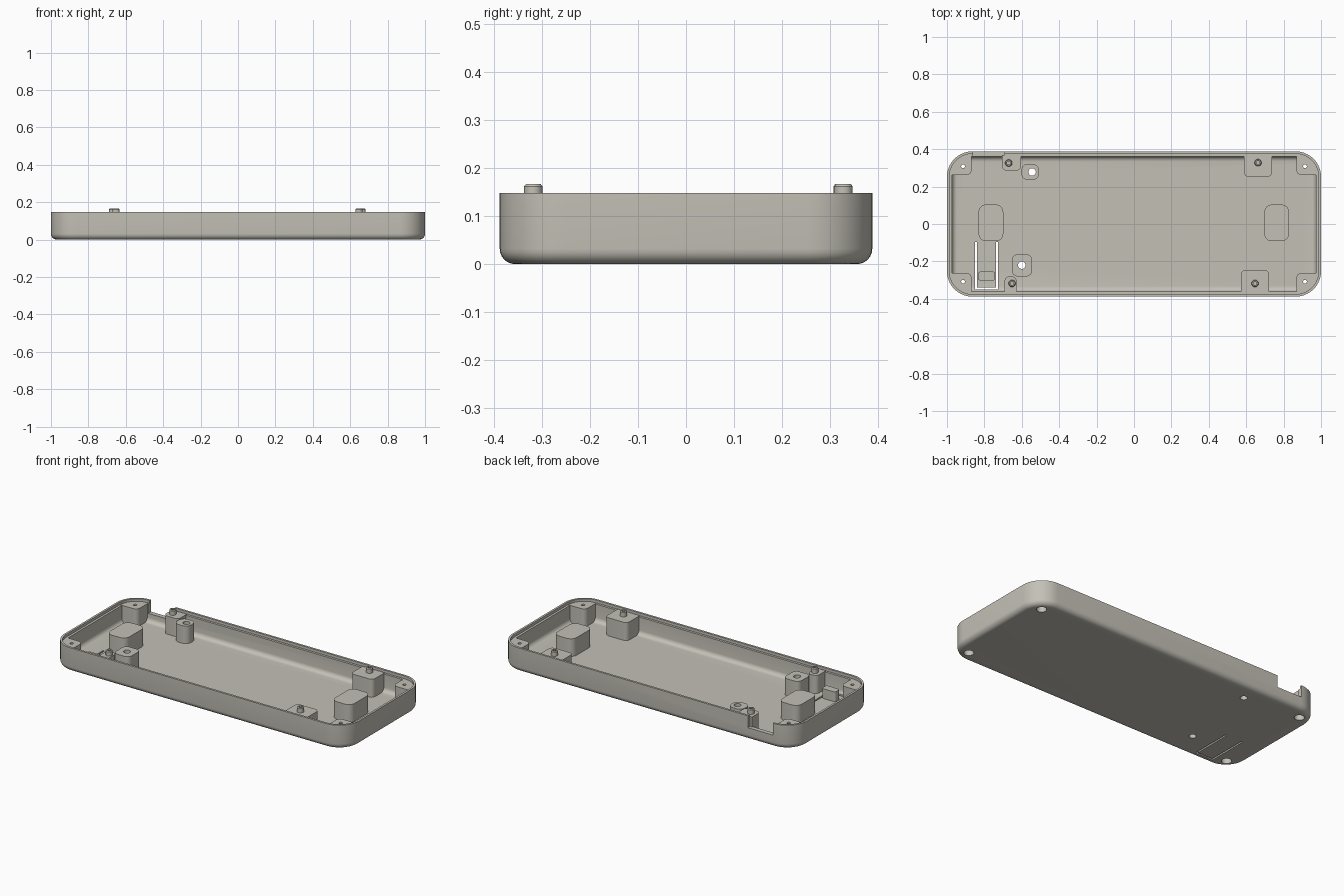
import bpy, bmesh, math

if "Cube" in bpy.data.objects:
    bpy.data.objects.remove(bpy.data.objects["Cube"])

mat = bpy.data.materials.new("warm grey plastic")
mat.diffuse_color = (0.55, 0.53, 0.47, 1)
mat.use_nodes = True
mat.node_tree.nodes["Principled BSDF"].inputs["Base Color"].default_value = mat.diffuse_color


def outline(x0, x1, y0, y1, radii, n=10):
    """Rounded rectangle; radii run from the +x+y corner counter-clockwise."""
    pts = []
    corners = [(x1, y1, -1, -1), (x0, y1, 1, -1), (x0, y0, 1, 1), (x1, y0, -1, 1)]
    for i, (cx, cy, sx, sy) in enumerate(corners):
        r = max(radii[i], 0.0005)
        for k in range(n + 1):
            a = math.pi / 2 * (i + k / n)
            pts.append((cx + sx * r + r * math.cos(a), cy + sy * r + r * math.sin(a)))
    return pts


def loft(name, rings):
    """Closed solid from a stack of (outline, z) rings."""
    bm = bmesh.new()
    loops = [[bm.verts.new((x, y, z)) for x, y in pts] for pts, z in rings]
    n = len(loops[0])
    for a, b in zip(loops, loops[1:]):
        for i in range(n):
            j = (i + 1) % n
            bm.faces.new((a[i], a[j], b[j], b[i]))
    bm.faces.new(loops[0][::-1])
    bm.faces.new(loops[-1])
    bmesh.ops.recalc_face_normals(bm, faces=bm.faces)
    me = bpy.data.meshes.new(name)
    bm.to_mesh(me)
    bm.free()
    me.materials.append(mat)
    ob = bpy.data.objects.new(name, me)
    bpy.context.collection.objects.link(ob)
    return ob


def block(name, x0, x1, y0, y1, z0, z1, radii=(0, 0, 0, 0)):
    pts = outline(x0, x1, y0, y1, radii, 6)
    return loft(name, [(pts, z0), (pts, z1)])


def rod(name, x, y, steps, n=24):
    """Turned part from (radius, z) steps."""
    return loft(name, [([(x + r * math.cos(2 * math.pi * i / n),
                          y + r * math.sin(2 * math.pi * i / n)) for i in range(n)], z)
                       for r, z in steps])


def cut(target, cutter, keep=False):
    m = target.modifiers.new("cut", 'BOOLEAN')
    m.operation, m.solver, m.object = 'DIFFERENCE', 'EXACT', cutter
    bpy.context.view_layer.objects.active = target
    bpy.ops.object.modifier_apply(modifier=m.name)
    if not keep:
        bpy.data.objects.remove(cutter, do_unlink=True)


HX, HY, R = 1.0, 0.388, 0.135
TOP, FLOOR, BOSS = 0.148, 0.025, 0.133

# Tray: rounded bottom edge, stepped rim, filleted inside floor
F = 0.032
section = [(F * (1 - math.sin(a)), F * (1 - math.cos(a)))
           for a in [math.pi / 2 * k / 6 for k in range(7)]]
section += [(0, TOP), (0.013, TOP), (0.013, 0.131), (0.027, 0.131)]
section += [(0.027 + 0.026 * (1 - math.cos(a)), FLOOR + 0.026 * (1 - math.sin(a)))
            for a in [math.pi / 2 * k / 5 for k in range(6)]]
tray = loft("tray", [(outline(-HX + d, HX - d, -HY + d, HY - d, [R - d] * 4), z)
                     for d, z in section])

# Corner screw bosses with a countersunk hole from below
for sx in (-1, 1):
    for sy in (-1, 1):
        xs = sorted((sx * 0.868, sx * 0.982))
        ys = sorted((sy * 0.262, sy * 0.370))
        radii = [0] * 4
        idx = {(1, 1): 0, (-1, 1): 1, (-1, -1): 2, (1, -1): 3}
        radii[idx[sx, sy]] = 0.105
        radii[idx[-sx, -sy]] = 0.028
        boss = block("corner_boss", *xs, *ys, 0.015, BOSS, radii)
        hole = rod("hole", sx * 0.914, sy * 0.308,
                   [(0.028, -0.05), (0.028, 0.06), (0.01, 0.06), (0.01, 0.2)])
        cut(boss, hole, keep=True)
        cut(tray, hole)

# Locating bosses along the long walls, each with a pin
q = 0.025
for x, y, x0, x1, y0, y1, radii in [
        (0.663, 0.328, 0.588, 0.738, 0.252, 0.368, (0, 0, q, q)),
        (0.647, -0.318, 0.572, 0.722, -0.368, -0.245, (q, q, 0, 0)),
        (-0.670, 0.326, -0.705, -0.605, 0.285, 0.368, (0, 0, q, q)),
        (-0.652, -0.318, -0.692, -0.628, -0.368, -0.280, (q, q, 0, 0))]:
    block("pin_boss", x0, x1, y0, y1, 0.015, BOSS + 0.003, radii)
    rod("locating_pin", x, y, [(0.019, 0.12), (0.019, 0.162), (0.015, 0.167),
                               (0.009, 0.167), (0.009, 0.150)])

# Pierced bosses on the left side
for x, y, box, r in [(-0.545, 0.278, (-0.602, -0.508, 0.235, 0.322), 0.036),
                     (-0.600, -0.220, (-0.652, -0.545, -0.280, -0.162), 0.030)]:
    boss = block("pierced_boss", *box, 0.015, BOSS, [r] * 4)
    hole = rod("hole", x, y, [(0.02, -0.05), (0.02, 0.2)])
    cut(boss, hole, keep=True)
    cut(tray, hole)

# Rounded support posts
for x in (-0.765, 0.763):
    block("support_post", x - 0.066, x + 0.066, -0.092, 0.104, 0.015, BOSS, [0.04] * 4)

# Port notch in the back wall
cut(tray, block("notch", -0.862, -0.692, 0.345, 0.45, 0.075, 0.3))

# Flexible button tab: U-shaped slot through the floor
for box in [(-0.849, -0.839, -0.349, -0.095), (-0.737, -0.727, -0.349, -0.095),
            (-0.8395, -0.7365, -0.349, -0.339)]:
    cut(tray, block("slot", *box, -0.05, 0.06))

# Button ridge standing on the tab
block("button_ridge", -0.834, -0.742, -0.302, -0.255, 0.02, 0.085, [0.012] * 4)

# Smooth curved surfaces, keep edges crisp
bpy.ops.object.select_all(action='DESELECT')
for ob in bpy.context.scene.objects:
    ob.select_set(True)
    bpy.context.view_layer.objects.active = ob
bpy.ops.object.shade_smooth_by_angle(angle=math.radians(30))
